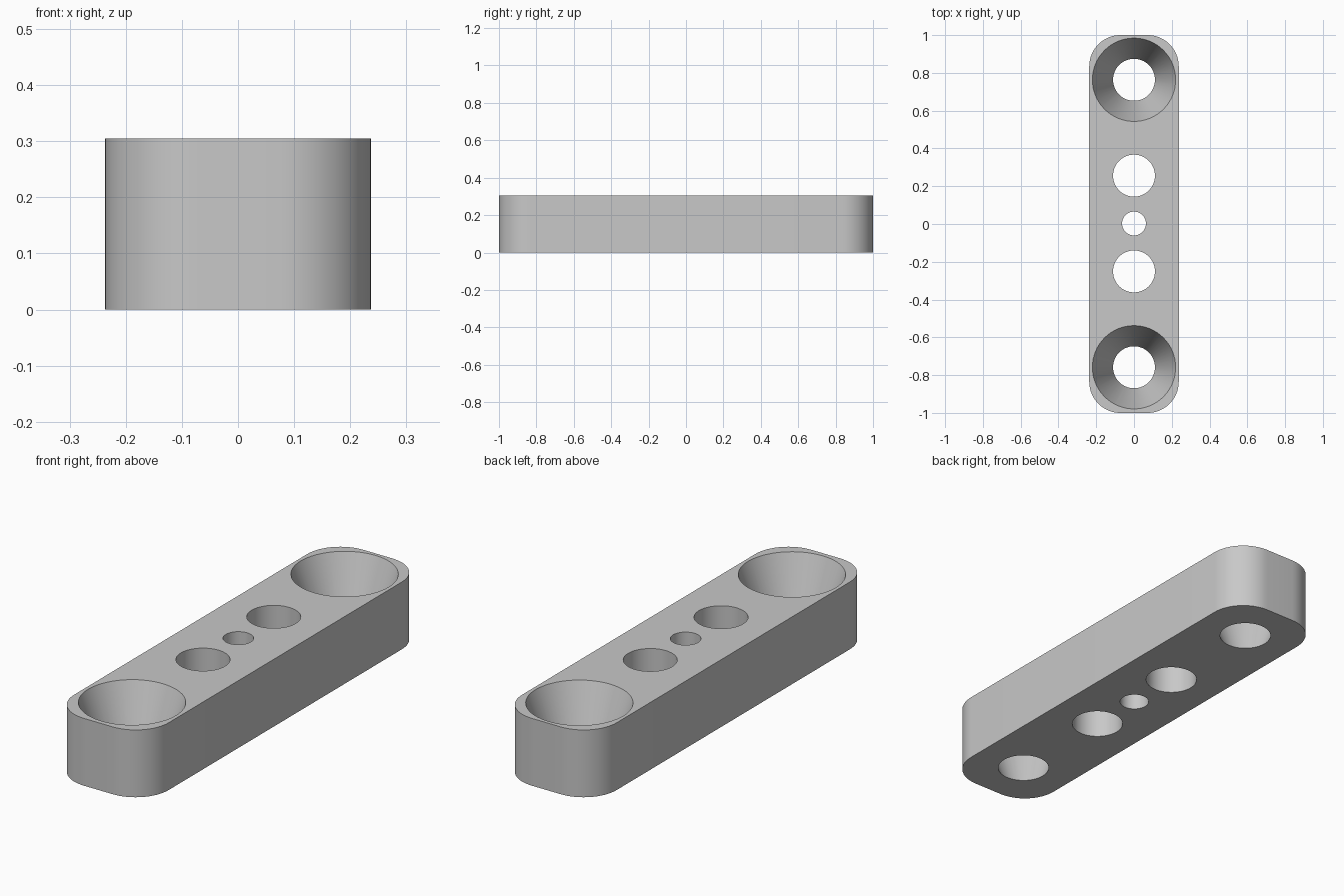
import bpy
import bmesh
from math import sin, cos, pi, radians
from mathutils import Matrix

HALF_W, HALF_L, HEIGHT, CORNER = 0.237, 1.0, 0.305, 0.165
HOLE_R, PIN_R, FUNNEL_R = 0.111, 0.063, 0.2205
SHIFT = 0.0025      # row of holes sits slightly off centre
MARGIN = 0.02       # cutter overshoot

cube = bpy.data.objects.get("Cube")
if cube:
    bpy.data.objects.remove(cube, do_unlink=True)


def add_object(name, bm):
    bmesh.ops.recalc_face_normals(bm, faces=bm.faces)
    mesh = bpy.data.meshes.new(name)
    bm.to_mesh(mesh)
    bm.free()
    obj = bpy.data.objects.new(name, mesh)
    bpy.context.collection.objects.link(obj)
    return obj


# Bar: rounded rectangle pulled upward
bm = bmesh.new()
steps = 16
outline = []
for quarter, (sx, sy) in enumerate([(1, 1), (-1, 1), (-1, -1), (1, -1)]):
    for i in range(steps + 1):
        a = (quarter + i / steps) * pi / 2
        outline.append(bm.verts.new((sx * (HALF_W - CORNER) + CORNER * cos(a),
                                     sy * (HALF_L - CORNER) + CORNER * sin(a), 0)))
base = bm.faces.new(outline)
side = bmesh.ops.extrude_face_region(bm, geom=[base])
top = [v for v in side["geom"] if isinstance(v, bmesh.types.BMVert)]
bmesh.ops.translate(bm, verts=top, vec=(0, 0, HEIGHT))
bar = add_object("mounting_bar", bm)

# Cutters: tapered screw holes, two plain holes and a centre pin hole
bm = bmesh.new()


def add_cutter(y, r_bottom, r_top):
    flare = (r_top - r_bottom) / HEIGHT * MARGIN
    bmesh.ops.create_cone(bm, cap_ends=True, segments=64,
                          radius1=r_bottom - flare, radius2=r_top + flare,
                          depth=HEIGHT + 2 * MARGIN,
                          matrix=Matrix.Translation((0, y + SHIFT, HEIGHT / 2)))


add_cutter(0, PIN_R, PIN_R)
for s in (-1, 1):
    add_cutter(s * 0.2535, HOLE_R, HOLE_R)
    add_cutter(s * 0.761, HOLE_R, FUNNEL_R)
cutter = add_object("hole_cutter", bm)
cutter.hide_render = True

# Cut the holes, then drop the cutter
cut = bar.modifiers.new("holes", "BOOLEAN")
cut.operation = "DIFFERENCE"
cut.solver = "EXACT"
cut.object = cutter
bpy.ops.object.select_all(action="DESELECT")
bpy.context.view_layer.objects.active = bar
bar.select_set(True)
bpy.ops.object.modifier_apply(modifier=cut.name)
bpy.data.objects.remove(cutter, do_unlink=True)

# Plain grey finish
grey = bpy.data.materials.new("light_grey")
grey.use_nodes = True
colour = (0.58, 0.58, 0.58, 1)
grey.diffuse_color = colour
grey.node_tree.nodes["Principled BSDF"].inputs["Base Color"].default_value = colour
bar.data.materials.clear()
bar.data.materials.append(grey)
bpy.ops.object.shade_smooth_by_angle(angle=radians(30))
